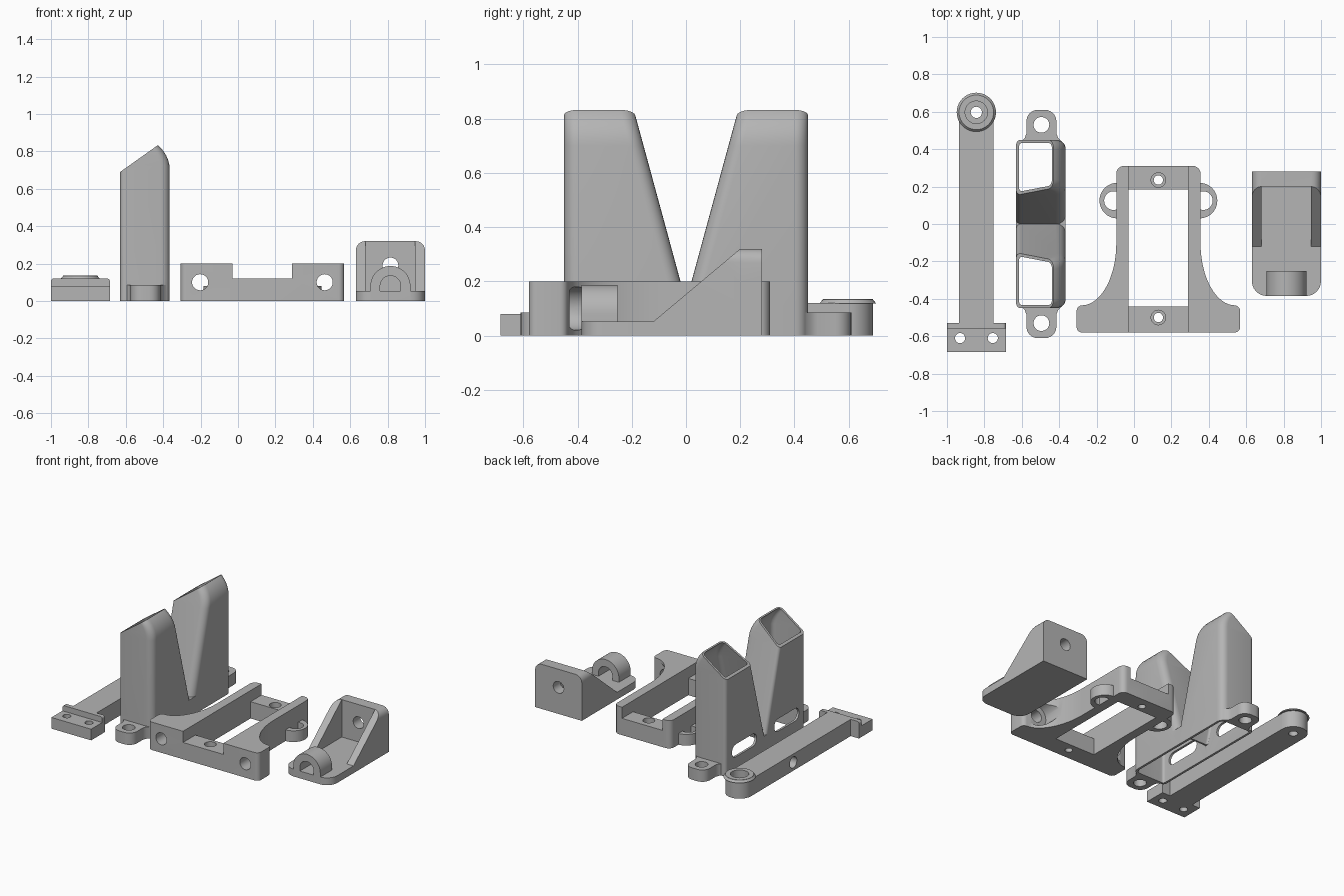
import bpy, bmesh, math
from math import sin, cos, pi, radians

if "Cube" in bpy.data.objects:
    bpy.data.objects.remove(bpy.data.objects["Cube"], do_unlink=True)

grey = bpy.data.materials.new("plain_grey")
grey.use_nodes = True
grey.diffuse_color = (0.46, 0.46, 0.46, 1)
grey.node_tree.nodes["Principled BSDF"].inputs["Base Color"].default_value = (0.46, 0.46, 0.46, 1)


def loft(rings, name="piece"):
    """Closed solid through a stack of equal-length rings."""
    bm = bmesh.new()
    rows = [[bm.verts.new(p) for p in ring] for ring in rings]
    n = len(rows[0])
    for a, b in zip(rows, rows[1:]):
        for i in range(n):
            j = (i + 1) % n
            bm.faces.new((a[i], a[j], b[j], b[i]))
    bm.faces.new(rows[0][::-1])
    bm.faces.new(rows[-1])
    bmesh.ops.recalc_face_normals(bm, faces=bm.faces)
    mesh = bpy.data.meshes.new(name)
    bm.to_mesh(mesh)
    bm.free()
    mesh.materials.append(grey)
    ob = bpy.data.objects.new(name, mesh)
    bpy.context.collection.objects.link(ob)
    return ob


def prism(pts, axis, lo, hi, name="piece"):
    """Extrude a flat outline along one axis (x: yz, y: xz, z: xy)."""
    place = {"x": lambda u, v, w: (w, u, v), "y": lambda u, v, w: (u, w, v),
             "z": lambda u, v, w: (u, v, w)}[axis]
    return loft([[place(u, v, w) for u, v in pts] for w in (lo, hi)], name)


def box(x, y, z, name="piece"):
    return prism([(x[0], y[0]), (x[1], y[0]), (x[1], y[1]), (x[0], y[1])], "z", *z, name)


def circle(u, v, r, n=40):
    return [(u + r * cos(2 * pi * i / n), v + r * sin(2 * pi * i / n)) for i in range(n)]


def rounded(u, v, radii, n=6):
    """Rounded rectangle; radii run low-low, high-low, high-high, low-high."""
    pts = []
    corners = [(u[0], v[0], 1, 1), (u[1], v[0], -1, 1), (u[1], v[1], -1, -1), (u[0], v[1], 1, -1)]
    for k, ((cu, cv, su, sv), r) in enumerate(zip(corners, radii)):
        for i in range(n + 1 if r else 1):
            a = pi + k * pi / 2 + i * pi / 2 / n
            pts.append((cu + su * r + r * cos(a), cv + sv * r + r * sin(a)))
    return pts


def combine(base, op, *parts):
    for part in parts:
        mod = base.modifiers.new("shape", "BOOLEAN")
        mod.operation, mod.solver, mod.object = op, "EXACT", part
        bpy.context.view_layer.update()
        mesh = bpy.data.meshes.new_from_object(
            base.evaluated_get(bpy.context.evaluated_depsgraph_get()))
        base.modifiers.clear()
        base.data = mesh
        bpy.data.objects.remove(part, do_unlink=True)
    return base


def finish(ob):
    bpy.ops.object.select_all(action="DESELECT")
    ob.select_set(True)
    bpy.context.view_layer.objects.active = ob
    bpy.ops.object.shade_smooth_by_angle(angle=radians(30))


# Long arm with a screw plate at one end and a round boss at the other
ax, ay = -0.843, 0.597
arm = box((-0.935, -0.75), (-0.54, ay), (0, 0.12), "long_arm")
combine(arm, "UNION",
        prism(circle(ax, ay, 0.0925), "z", 0, 0.135),
        loft([[(x, y, z) for x, y in circle(ax, ay, r)] for r, z in ((0.105, 0.118), (0.0925, 0.133))]),
        box((-1, -0.685), (-0.685, -0.54), (0, 0.08)),
        prism(rounded((-1, -0.685), (0, 0.12), (0, 0, 0.015, 0.015)), "y", -0.56, -0.53))
combine(arm, "DIFFERENCE",
        prism(circle(ax, ay, 0.06), "z", 0.07, 0.2),
        prism(circle(ax, ay, 0.03), "z", -0.1, 0.2),
        prism(circle(0.12, 0.06, 0.04), "x", -1.0, -0.85),
        *[prism(circle(x, -0.61, 0.027), "z", -0.1, 0.2) for x in (-0.93, -0.755)])
finish(arm)


# Twin duct: two hollow towers that share a base
def tower(side, inset, low):
    rings = []
    levels = [(low, 0), (0.7, 0)] + [(0.7 + 0.17 * sin(t), 0.17 * (1 - cos(t)))
                                     for t in [radians(9 * k) for k in range(1, 8)]]
    for z, shift in levels:
        near = 0.272 * (z - 0.125) + inset
        big, small = 0.05 - inset, 0.025 - inset / 2
        ring = rounded((-0.63 + inset, -0.365 - shift - inset), (near, 0.45 - inset),
                       (small, big, big, small))
        rings.append([(x, side * y, z) for x, y in ring])
    return loft(rings)


duct = prism(rounded((-0.63, -0.365), (-0.45, 0.45), (0.025, 0.05, 0.05, 0.025)), "z", 0, 0.125, "twin_duct")
combine(duct, "UNION", tower(1, 0, 0), tower(-1, 0, 0))
for s in (1, -1):
    tab = rounded((-0.575, -0.415), (0.40, 0.61), (0, 0, 0.06, 0.06))
    combine(duct, "UNION", prism([(x, s * y) for x, y in tab], "z", 0, 0.085))
    for e in (-0.575, -0.415):    # small flare where the tab meets the wall
        d = 0.03 if e > -0.5 else -0.03
        combine(duct, "UNION", prism([(e - d, s * 0.44), (e + d, s * 0.44), (e + d * 0.3, s * 0.46),
                                      (e, s * 0.485), (e - d, s * 0.485)], "z", 0, 0.085))
combine(duct, "DIFFERENCE",
        prism(rounded((-0.612, -0.383), (-0.432, 0.432), (0.02, 0.03, 0.03, 0.02)), "z", -0.05, 0.09),
        tower(1, 0.016, -0.05), tower(-1, 0.016, -0.05),
        prism([(-0.73, 0.619), (-0.2, 0.995), (-0.2, 1.2), (-0.73, 1.2)], "y", -1, 1))
for s in (1, -1):
    slot = rounded((0.1, 0.38), (0.1, 0.19), (0.0449,) * 4)
    combine(duct, "DIFFERENCE",
            prism(circle(-0.495, s * 0.53, 0.042), "z", -0.1, 0.2),
            prism([(s * y, z) for y, z in slot], "x", -0.7, -0.55))
finish(duct)

# Carriage: open frame with flared front wings and side ears
mid = 0.1305
half = [(0, -0.58)]
half += [(0.4075 + 0.03 * cos(a), -0.55 + 0.03 * sin(a)) for a in [-pi / 2 + k * pi / 10 for k in range(6)]]
half += [(0.4075 + 0.03 * cos(a), -0.465 + 0.03 * sin(a)) for a in [k * pi / 10 for k in range(5)]]
half += [(0.41 - 0.185 * sin(a), -0.1 - 0.335 * cos(a)) for a in [k * pi / 32 for k in range(17)]]
half += [(0.185 + 0.04 * cos(a), 0.27 + 0.04 * sin(a)) for a in [k * pi / 12 for k in range(7)]]
half += [(0, 0.31)]
frame = [(mid + x, y) for x, y in half] + [(mid - x, y) for x, y in half[-2:0:-1]]
carriage = prism(frame, "z", 0, 0.2, "carriage_frame")
for s in (1, -1):
    combine(carriage, "UNION", prism(circle(mid + s * 0.22, 0.125, 0.095), "z", 0, 0.08))
combine(carriage, "DIFFERENCE",
        box((-0.03, 0.29), (-0.44, 0.185), (-0.1, 0.3)),
        box((-0.03, 0.29), (-0.7, 0.4), (0.12, 0.3)))
for y in (-0.5, 0.235):           # countersunk screw holes in the cross bars
    combine(carriage, "DIFFERENCE",
            prism(circle(mid, y, 0.025), "z", -0.1, 0.3),
            prism(circle(mid, y, 0.039), "z", 0.08, 0.3))
for s in (1, -1):                 # wing holes, rear pockets and ear holes
    x = mid + s * 0.333
    ear = [(mid + s * max(abs(u), 0.225), v) for u, v in circle(0.24, 0.125, 0.05)]
    ear = [p for i, p in enumerate(ear) if abs(abs(p[0] - mid) - 0.225) > 1e-6
           or abs(abs(ear[i - 1][0] - mid) - 0.225) > 1e-6
           or abs(abs(ear[(i + 1) % len(ear)][0] - mid) - 0.225) > 1e-6]
    combine(carriage, "DIFFERENCE",
            prism(circle(x, 0.1, 0.043), "y", -0.7, -0.3),
            prism(circle(x, 0.1, 0.08), "y", -0.43, -0.1),
            prism(ear, "z", -0.1, 0.15))
finish(carriage)

# Corner bracket: base, back wall, side gussets and a half-round clamp
bx = 0.815
bracket = prism(rounded((0.63, 1.0), (-0.385, 0.28), (0.08, 0.08, 0, 0)), "z", 0, 0.052, "corner_bracket")
combine(bracket, "UNION", box((0.63, 1.0), (0.2, 0.28), (0, 0.32)))
for x in ((0.63, 0.683), (0.947, 1.0)):
    combine(bracket, "UNION",
            prism([(-0.12, 0.052), (-0.12, 0.01), (0.24, 0.01), (0.24, 0.32), (0.2, 0.32)], "x", *x))
combine(bracket, "INTERSECT",
        prism(rounded((0.63, 1.0), (0, 0.32), (0, 0, 0.05, 0.05)), "y", -0.5, 0.5))
clamp = [(bx + 0.107 * cos(a), 0.08 + 0.107 * sin(a)) for a in [k * pi / 24 for k in range(25)]]
combine(bracket, "UNION",
        prism(clamp + [(bx - 0.107, 0.01), (bx + 0.107, 0.01)], "y", -0.385, -0.252))
bore = [(bx + 0.055 * cos(a), 0.08 + 0.055 * sin(a)) for a in [k * pi / 16 for k in range(17)]]
combine(bracket, "DIFFERENCE",
        prism(bore + [(bx - 0.055, 0.052), (bx + 0.055, 0.052)], "y", -0.5, -0.2),
        prism(circle(bx, 0.19, 0.042), "y", 0.1, 0.4))
finish(bracket)
